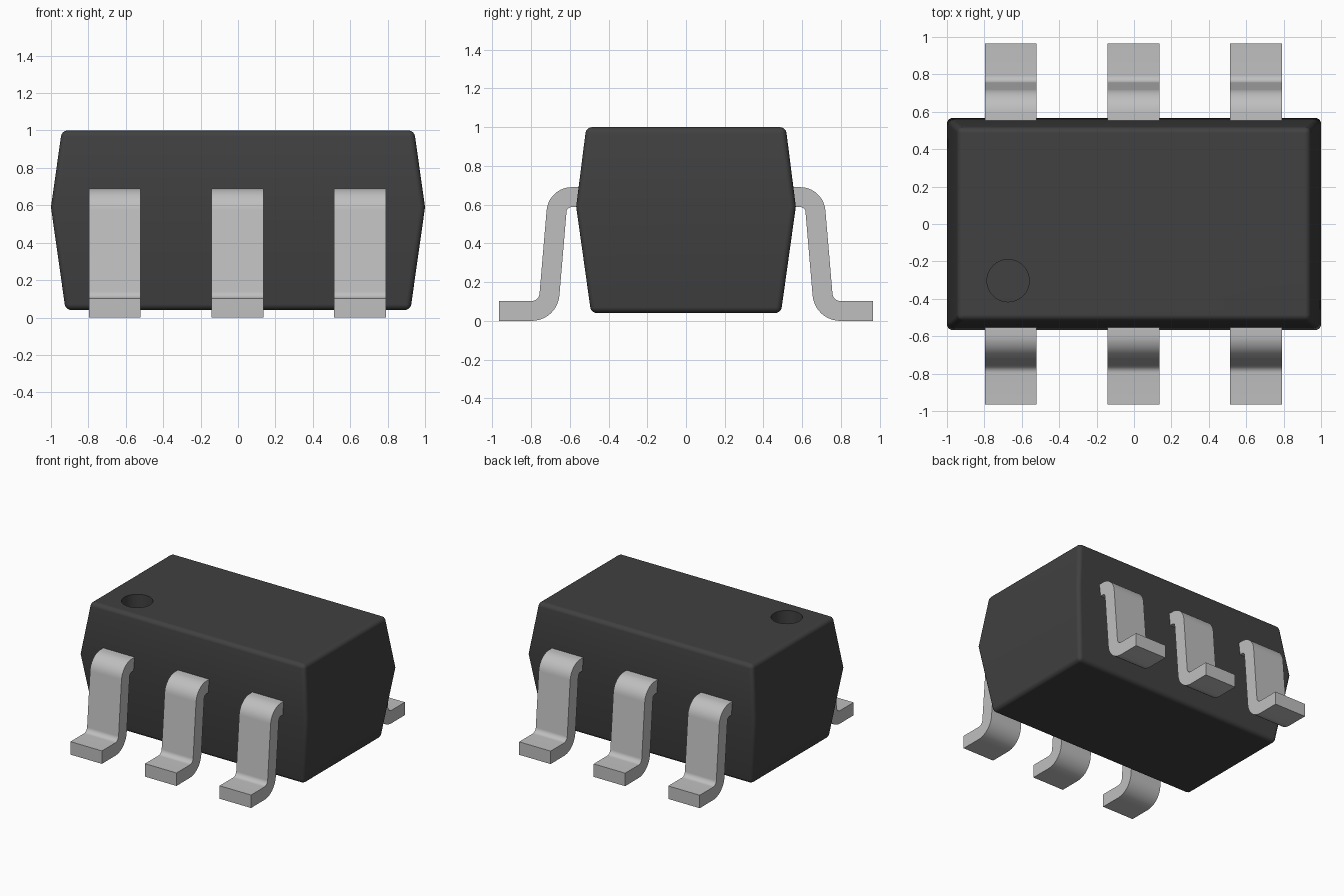
import bpy, bmesh, math

if "Cube" in bpy.data.objects:
    bpy.data.objects.remove(bpy.data.objects["Cube"])


def material(name, value):
    m = bpy.data.materials.new(name)
    m.diffuse_color = (value, value, value, 1)
    m.use_nodes = True
    m.node_tree.nodes["Principled BSDF"].inputs["Base Color"].default_value = m.diffuse_color
    return m


black = material("black_plastic", 0.052)
metal = material("grey_metal", 0.52)


def make_object(name, bm, mat):
    bmesh.ops.recalc_face_normals(bm, faces=bm.faces)
    mesh = bpy.data.meshes.new(name)
    bm.to_mesh(mesh)
    bm.free()
    mesh.materials.append(mat)
    ob = bpy.data.objects.new(name, mesh)
    bpy.context.collection.objects.link(ob)
    return ob


def activate(ob):
    bpy.ops.object.select_all(action='DESELECT')
    ob.select_set(True)
    bpy.context.view_layer.objects.active = ob


# Body: three stacked rectangles, widest at the parting line
bm = bmesh.new()
rings = []
for hx, hy, z in [(0.922, 0.49, 0.04), (1.0, 0.567, 0.59), (0.942, 0.515, 1.0)]:
    rings.append([bm.verts.new((sx * hx, sy * hy, z))
                  for sx, sy in [(-1, -1), (1, -1), (1, 1), (-1, 1)]])
for low, high in zip(rings, rings[1:]):
    for i in range(4):
        j = (i + 1) % 4
        bm.faces.new((low[i], low[j], high[j], high[i]))
bm.faces.new(rings[0])
bm.faces.new(rings[-1])
body = make_object("body", bm, black)

# Round the outer edges
bevel = body.modifiers.new("rounding", 'BEVEL')
bevel.width = 0.03
bevel.segments = 4
bevel.limit_method = 'ANGLE'
bevel.angle_limit = math.radians(30)
activate(body)
bpy.ops.object.modifier_apply(modifier="rounding")

# Round marker recess in the top
bm = bmesh.new()
bmesh.ops.create_cone(bm, cap_ends=True, segments=48, radius1=0.113,
                      radius2=0.113, depth=0.3)
bmesh.ops.translate(bm, verts=bm.verts, vec=(-0.673, -0.303, 1.0))
cutter = make_object("marker_cutter", bm, black)
cutter.hide_render = True
cut = body.modifiers.new("recess", 'BOOLEAN')
cut.operation = 'DIFFERENCE'
cut.solver = 'EXACT'
cut.object = cutter
activate(body)
bpy.ops.object.modifier_apply(modifier="recess")
bpy.data.objects.remove(cutter, do_unlink=True)
bpy.ops.object.shade_smooth_by_angle(angle=math.radians(40))
normals = body.modifiers.new("clean_shading", 'WEIGHTED_NORMAL')
normals.keep_sharp = True


# Lead outline in (y, z): shoulder bend, leaning shank, foot bend
def arc(cy, cz, r, start, end, n=10):
    return [(cy + r * math.cos(math.radians(start + (end - start) * i / n)),
             cz + r * math.sin(math.radians(start + (end - start) * i / n)))
            for i in range(n + 1)]


lean = 4.8
outer = ([(0.5, 0.69)] + arc(0.59, 0.56, 0.13, 90, lean)
         + arc(0.796, 0.143, 0.04, 180 + lean, 270) + [(0.965, 0.103)])
inner = ([(0.5, 0.587)] + arc(0.59, 0.56, 0.027, 90, lean)
         + arc(0.796, 0.143, 0.143, 180 + lean, 270) + [(0.965, 0.0)])


def make_lead(name, x, side):
    bm = bmesh.new()
    half = 0.138
    grid = [[bm.verts.new((x + s * half, side * y, z))
             for s, (y, z) in ((-1, o), (1, o), (1, i), (-1, i))]
            for o, i in zip(outer, inner)]
    for a, b in zip(grid, grid[1:]):
        for k in range(4):
            m = (k + 1) % 4
            bm.faces.new((a[k], a[m], b[m], b[k]))
    bm.faces.new(grid[0])
    bm.faces.new(grid[-1])
    ob = make_object(name, bm, metal)
    activate(ob)
    bpy.ops.object.shade_smooth_by_angle(angle=math.radians(30))


# Three leads on each long side
for side, label in ((-1, "front"), (1, "back")):
    for i in range(3):
        make_lead(f"{label}_lead_{i + 1}", -0.003 + (i - 1) * 0.655, side)
